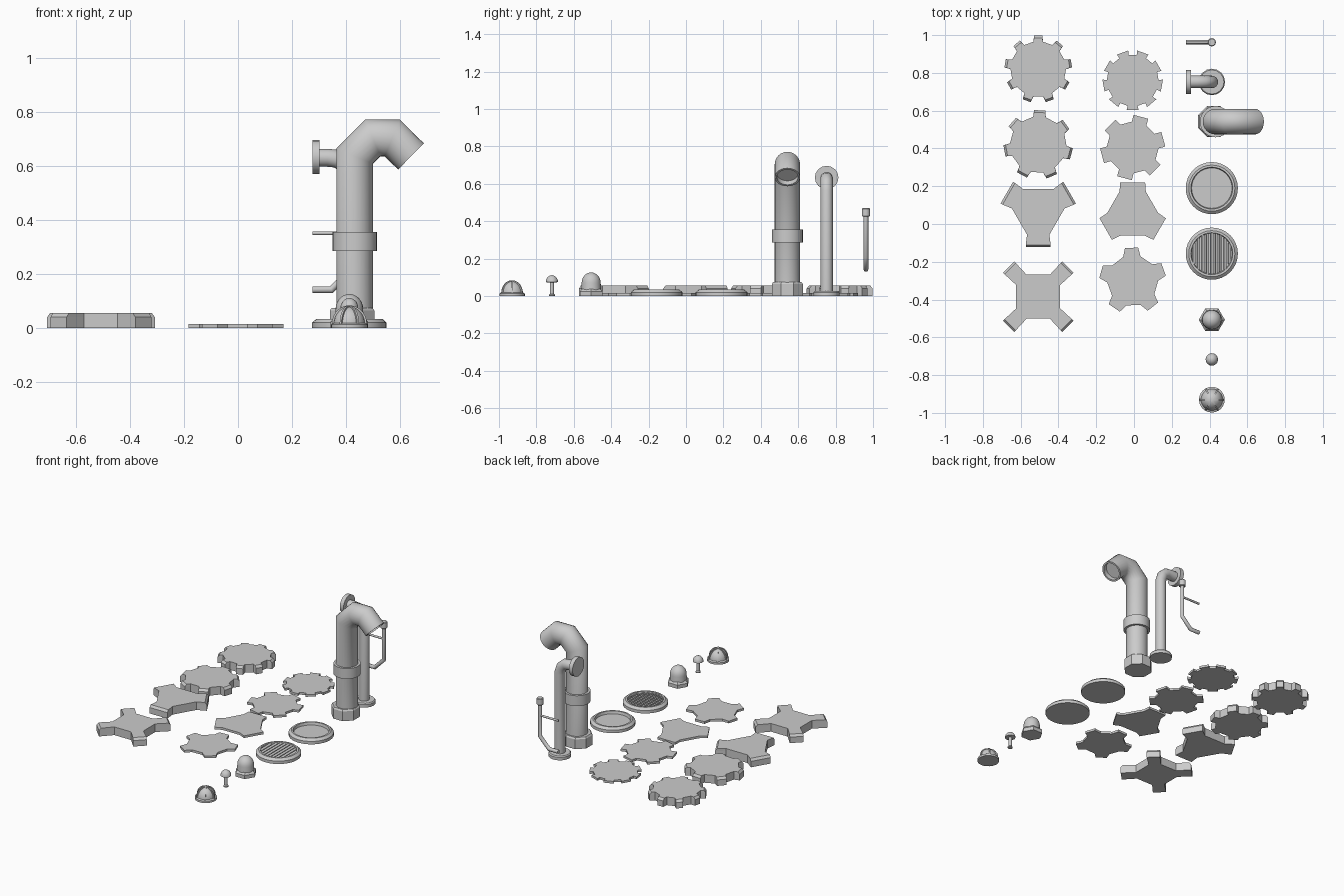
import bpy, bmesh, math
from math import pi, sin, cos, tan, radians
from mathutils import Vector

if "Cube" in bpy.data.objects:
    bpy.data.objects.remove(bpy.data.objects["Cube"])


def finish(name, bm, loc=(0, 0, 0), smooth=None):
    bmesh.ops.recalc_face_normals(bm, faces=bm.faces)
    me = bpy.data.meshes.new(name)
    bm.to_mesh(me)
    bm.free()
    ob = bpy.data.objects.new(name, me)
    ob.location = loc
    bpy.context.collection.objects.link(ob)
    if smooth:
        for p in me.polygons:
            p.use_smooth = True
        me.set_sharp_from_angle(angle=radians(smooth))
    return ob


def skin(bm, rings):
    """Join rings of points with quads and cap both ends."""
    vs = [[bm.verts.new(p) for p in r] for r in rings]
    n = len(vs[0])
    for a, b in zip(vs, vs[1:]):
        for i in range(n):
            j = (i + 1) % n
            bm.faces.new((a[i], a[j], b[j], b[i]))
    bm.faces.new(vs[0][::-1])
    bm.faces.new(vs[-1])


def lathe(name, prof, loc, n=24, turn=0.0, smooth=35):
    """Revolve (radius, z) pairs; the last ring becomes a flat cap."""
    bm = bmesh.new()
    skin(bm, [[(r * cos(2 * pi * i / n + turn), r * sin(2 * pi * i / n + turn), z)
               for i in range(n)] for r, z in prof])
    return finish(name, bm, loc, smooth)


def dome(r, z0, h, steps=7):
    return [(max(r * cos(pi / 2 * k / steps), 0.002), z0 + h * sin(pi / 2 * k / steps))
            for k in range(steps + 1)]


def tube(name, path, r, y, n=24, lip=None):
    """Mitred pipe along an (x, z) path; lip = (inner radius, depth) of the open end."""
    pts = [Vector(p) for p in path]
    bm, rings = bmesh.new(), []
    for k, p in enumerate(pts):
        d0 = (p - pts[k - 1]).normalized() if k else (pts[1] - p).normalized()
        d1 = (pts[k + 1] - p).normalized() if k < len(pts) - 1 else d0
        t = (d0 + d1).normalized()
        nrm = Vector((-t.y, t.x)) / max(t.dot(d0), 0.3)
        ring = lambda rad, c: [(c.x + nrm.x * rad * sin(2 * pi * i / n), y + rad * cos(2 * pi * i / n),
                                c.y + nrm.y * rad * sin(2 * pi * i / n)) for i in range(n)]
        rings.append(ring(r, p))
        if lip and k == len(pts) - 1:
            rings += [ring(lip[0], p), ring(lip[0], p - t * lip[1])]
    skin(bm, rings)
    return finish(name, bm, (0, 0, 0), 50)


def gear(name, loc, n, phase, tip, tip_half, root, root_ang, h, chamfer=0.0):
    """Lobed plate: each lobe has two tip corners and two root corners."""
    def outline(t, z):
        out = []
        for i in range(n):
            a = radians(phase) + 2 * pi * i / n
            ra = radians(root_ang)
            local = [(root * cos(ra), -root * sin(ra)), (t, -tip_half),
                     (t, tip_half), (root * cos(ra), root * sin(ra))]
            out += [(u * cos(a) - v * sin(a), u * sin(a) + v * cos(a), z) for u, v in local]
        return out
    rings = [outline(tip, 0)]
    if chamfer:
        rings.append(outline(tip, h - chamfer))
    rings.append(outline(tip - chamfer * 0.8, h))
    bm = bmesh.new()
    skin(bm, rings)
    return finish(name, bm, loc)


def box(name, size, loc, tilt=0.0):
    bm = bmesh.new()
    bmesh.ops.create_cube(bm, size=1)
    bmesh.ops.scale(bm, vec=size, verts=bm.verts)
    ob = finish(name, bm, loc)
    ob.rotation_euler.y = tilt
    return ob


# thick chamfered gears
gear("thick_gear_nine", (-.507, .82, 0), 9, 90, .178, .022, .147, 10, .055, .015)
gear("thick_gear_seven", (-.507, .42, 0), 7, 36, .182, .03, .15, 13, .055, .015)
gear("thick_gear_three", (-.507, .07, 0), 3, 30, .192, .066, .14, 25, .055, .015)
gear("thick_gear_four", (-.507, -.385, 0), 4, 45, .222, .042, .132, 17, .055, .015)

# thin flat gears
gear("thin_gear_nine", (-.007, .76, 0), 9, 270, .157, .032, .137, 11, .015)
gear("thin_gear_six", (-.007, .405, 0), 6, 75, .168, .04, .137, 17, .015)
gear("thin_gear_three", (-.007, .056, 0), 3, 90, .165, .066, .135, 31, .015)
gear("thin_gear_five", (-.007, -.3, 0), 5, 92, .174, .035, .135, 20, .015)

X = .412

# large bent pipe with collar and faceted foot
PX, PY = .432, .542
tube("large_pipe", [(PX, 0), (PX, .636), (.499, .703), (.571, .703), (.64, .635)],
     .068, PY, 24, (.057, .03))
lathe("large_pipe_collar", [(.068, .285), (.083, .285), (.083, .355), (.068, .355)], (PX, PY, 0))
lathe("large_pipe_foot", [(.089, 0), (.089, .065), (.082, .075)], (X + .01, PY, 0), 8, pi / 8, 20)

# medium pipe with elbow and end flange
MY = .752
tube("medium_pipe", [(X, 0), (X, .56), (X - .014, .602), (X - .042, .626), (X - .08, .63), (.285, .63)],
     .033, MY)
lathe("medium_pipe_foot", [(.07, 0), (.07, .02), (.064, .027)], (X, MY, 0), 16)
flange = lathe("medium_pipe_flange", [(.063, 0), (.063, .027)], (.275, MY, .633), 16)
flange.rotation_euler.y = pi / 2

# thin pipe with cap and wall bracket
TY = .962
tube("thin_pipe", [(.275, .142), (.345, .142), (X, .21), (X, .45)], .0125, TY, 12)
tube("thin_pipe_bracket", [(.275, .351), (X, .351)], .007, TY, 8)
lathe("thin_pipe_cap", [(.018, .425), (.022, .429), (.022, .466), (.018, .47)], (X, TY, 0), 12)

# round cover and slatted drain
rim = [(.138, 0), (.138, .02), (.122, .034), (.111, .034), (.107, .016)]
lathe("round_cover", rim, (X, .19, 0), 32)
GY = -.157
lathe("drain_frame", rim, (X, GY, 0), 32)
for k in range(-4, 5):
    dx = k * .0235
    box("drain_slat", (.014, 2 * math.sqrt(.109 ** 2 - dx ** 2), .007), (X + dx, GY, .026), radians(25))

# bullet-shaped cap on hexagonal foot
BY = -.507
lathe("hex_foot", [(.069, 0), (.069, .024), (.056, .038)], (X, BY, 0), 6, 0, 15)
lathe("bullet_cap", [(.053, .02)] + dome(.051, .07, .056), (X, BY, 0))

# small mushroom knob
lathe("mushroom_knob", [(.016, 0), (.016, .006), (.011, .012), (.011, .072)] + dome(.033, .074, .037),
      (X, -.717, 0), 16)

# caged dome lamp
DY = -.93
lathe("dome_base", [(.068, 0), (.068, .013), (.06, .018)], (X, DY, 0))
lathe("dome_glass", dome(.058, .014, .065), (X, DY, 0))
for k in range(3):
    bm = bmesh.new()
    arc = [pi * i / 14 for i in range(15)]
    skin(bm, [[((.062 + s) * cos(a), w, .015 + (.066 + s) * sin(a))
               for s, w in ((-.006, -.004), (.003, -.004), (.003, .004), (-.006, .004))] for a in arc])
    rib = finish("dome_rib", bm, (X, DY, 0), 35)
    rib.rotation_euler.z = pi / 3 * k
